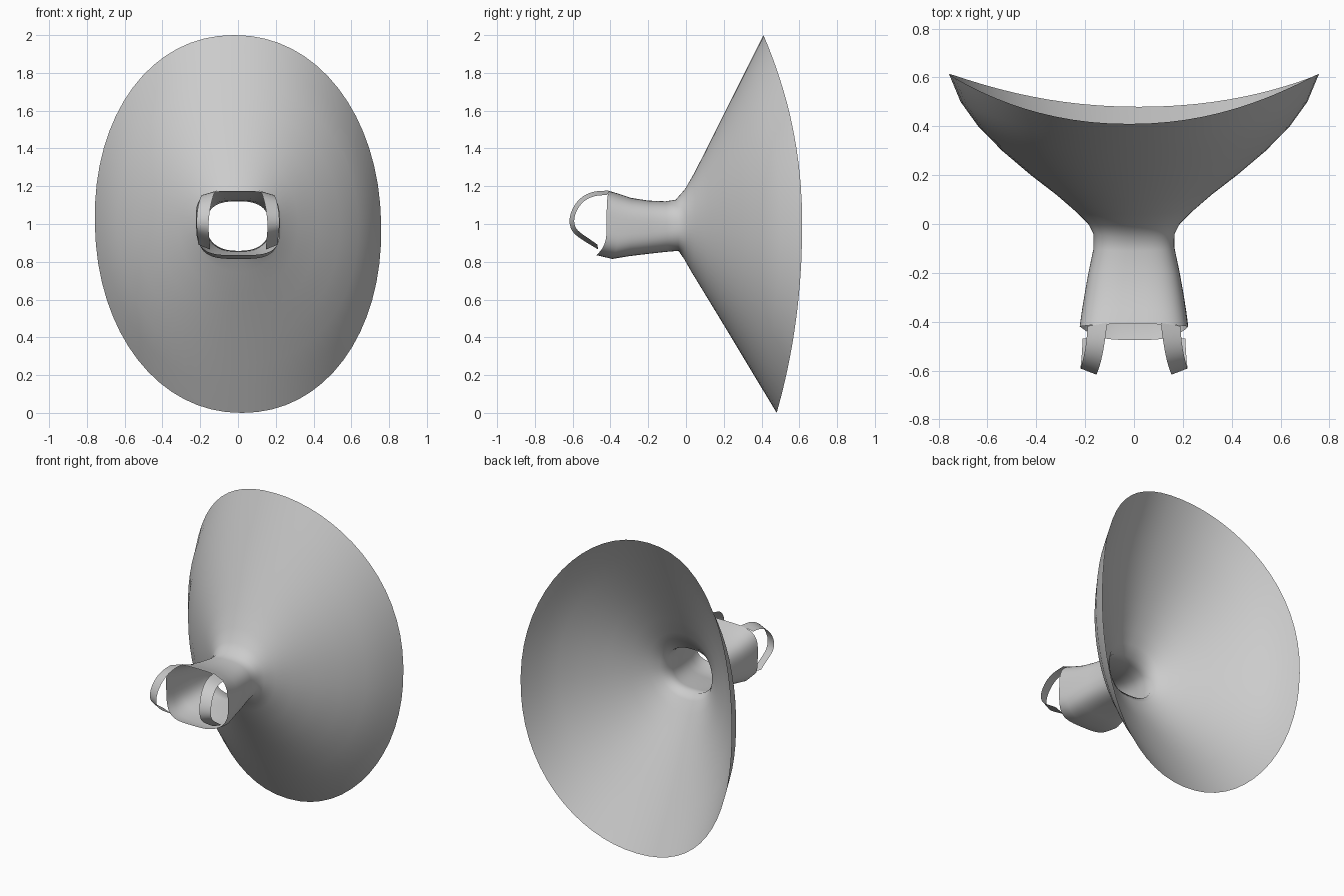
import bpy
from math import sin, cos, pi

if "Cube" in bpy.data.objects:
    bpy.data.objects.remove(bpy.data.objects["Cube"])

# Sections from front lip to flared rim:
# side y, half width, top y, top z, bottom y, bottom z, squareness
SECTIONS = [
    (-.42, .222, -.41, 1.176, -.475, .835, 3.6),
    (-.36, .214, -.35, 1.158, -.39, .815, 3.4),
    (-.29, .203, -.29, 1.138, -.30, .830, 3.2),
    (-.20, .187, -.20, 1.124, -.20, .842, 3.0),
    (-.10, .166, -.11, 1.120, -.10, .853, 2.7),
    (-.04, .166, -.055, 1.128, -.04, .858, 2.4),
    (.00, .187, -.005, 1.185, -.01, .815, 2.2),
    (.05, .237, .04, 1.263, .03, .745, 2.1),
    (.12, .318, .10, 1.380, .10, .630, 2.1),
    (.20, .422, .16, 1.500, .17, .515, 2.1),
    (.30, .540, .22, 1.620, .25, .383, 2.1),
    (.40, .638, .28, 1.740, .325, .258, 2.1),
    (.50, .710, .345, 1.870, .40, .133, 2.1),
    (.615, .758, .41, 2.000, .48, .000, 2.1),
]

# Strap path: y, z, inner x, outer x
STRAP = [
    (-.405, 1.176, .110, .190), (-.49, 1.177, .120, .195),
    (-.565, 1.140, .135, .207), (-.610, 1.070, .150, .217),
    (-.622, 1.005, .157, .220), (-.600, .950, .155, .218),
    (-.540, .910, .150, .213), (-.465, .865, .148, .210),
]


def make_object(name, verts, faces):
    mesh = bpy.data.meshes.new(name)
    mesh.from_pydata(verts, [], faces)
    mesh.polygons.foreach_set("use_smooth", [True] * len(faces))
    mesh.update()
    obj = bpy.data.objects.new(name, mesh)
    bpy.context.collection.objects.link(obj)
    return obj


def power(v, n):
    return (1 if v >= 0 else -1) * abs(v) ** (2 / n)


# Funnel: thin open shell lofted through the sections
N = 64
verts = []
for ys, half_w, yt, zt, yb, zb, n in SECTIONS:
    zc, half_h = (zt + zb) / 2, (zt - zb) / 2
    for i in range(N):
        a = 2 * pi * i / N
        c, s = cos(a), sin(a)
        z = zc + half_h * power(s, n)
        x = half_w * power(c, n) - 0.02 * (z - 1)
        y = ys * c * c + (yt if s > 0 else yb) * s * s
        verts.append((x, y, z))
faces = [(r * N + i, r * N + (i + 1) % N, (r + 1) * N + (i + 1) % N, (r + 1) * N + i)
         for r in range(len(SECTIONS) - 1) for i in range(N)]
make_object("funnel_shell", verts, faces)

# Pair of ribbon straps looping forward from the lip
for name, side in (("left_strap", -1), ("right_strap", 1)):
    verts = []
    for k, (y, z, x_in, x_out) in enumerate(STRAP):
        dy, dz = -.49 - y, 1.03 - z
        t = .026 / (dy * dy + dz * dz) ** .5
        verts.append((side * x_in, y, z))
        verts.append((side * x_out, y + dy * t, z + dz * t))
    faces = [(2 * k, 2 * k + 1, 2 * k + 3, 2 * k + 2)[::side]
             for k in range(len(STRAP) - 1)]
    strap = make_object(name, verts, faces)
    sub = strap.modifiers.new("smooth", 'SUBSURF')
    sub.levels = sub.render_levels = 2
    sub.boundary_smooth = 'PRESERVE_CORNERS'
